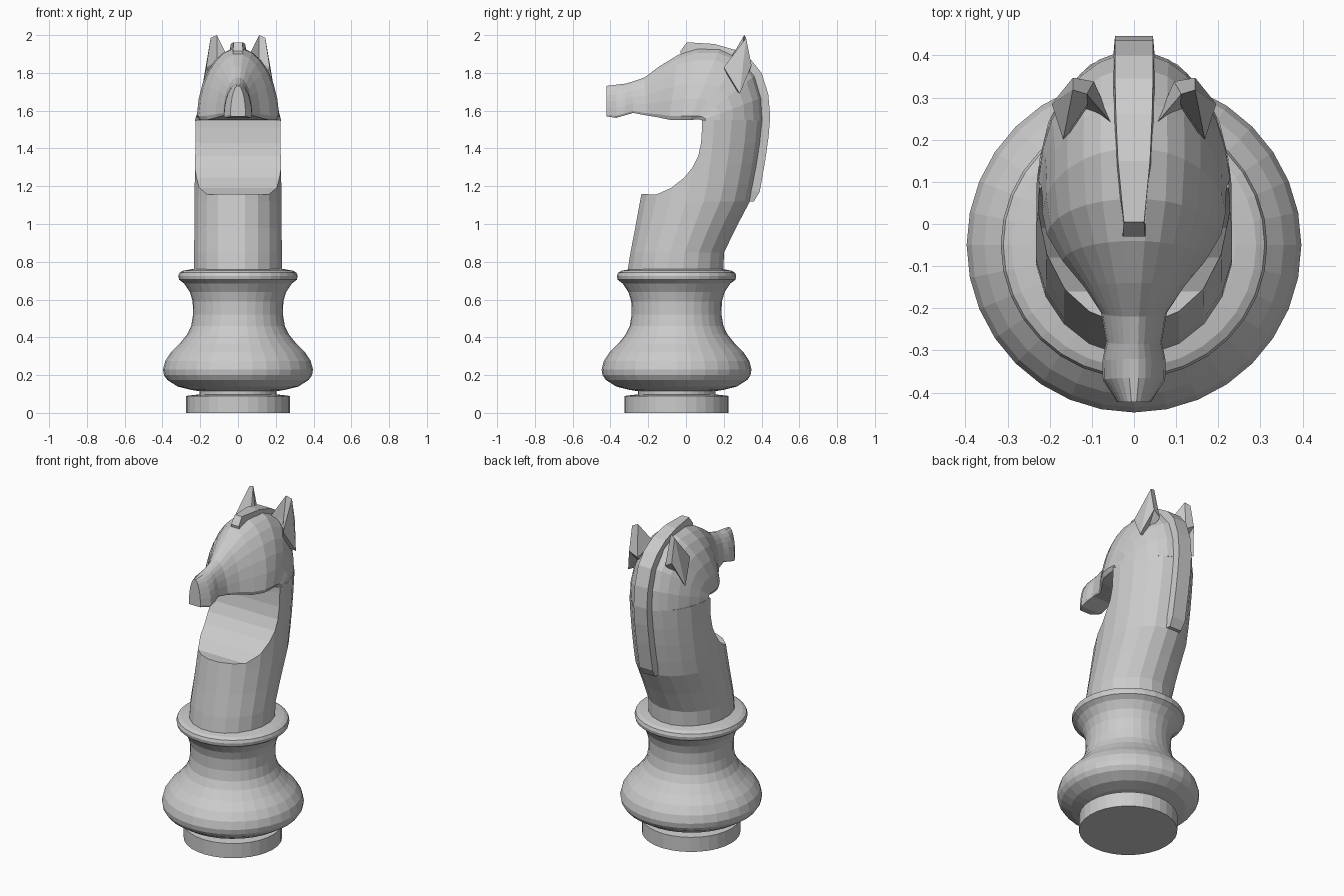
import bpy, bmesh, math
from mathutils import Vector


def finish(bm, name):
    bmesh.ops.remove_doubles(bm, verts=bm.verts, dist=0.0005)
    bmesh.ops.recalc_face_normals(bm, faces=bm.faces)
    me = bpy.data.meshes.new(name)
    bm.to_mesh(me)
    bm.free()
    ob = bpy.data.objects.new(name, me)
    bpy.context.collection.objects.link(ob)
    return ob


def loft(name, rings):
    """Skin a list of equal-length closed rings and cap both ends."""
    bm = bmesh.new()
    vs = [[bm.verts.new(p) for p in r] for r in rings]
    n = len(vs[0])
    for a, b in zip(vs, vs[1:]):
        for i in range(n):
            j = (i + 1) % n
            bm.faces.new((a[i], a[j], b[j], b[i]))
    bm.faces.new(vs[0])
    bm.faces.new(vs[-1])
    return finish(bm, name)


def ellipse(z, y0, y1, w, n, turn=0.5):
    c, r = (y0 + y1) / 2, (y1 - y0) / 2
    return [(w * math.sin((i + turn) * math.tau / n),
             c - r * math.cos((i + turn) * math.tau / n), z) for i in range(n)]


# Turned base: (radius, height), axis at y = -0.05
base = [(.275, 0), (.275, .09), (.205, .098), (.205, .115), (.25, .122), (.32, .14),
        (.375, .175), (.392, .2), (.397, .23), (.385, .275), (.355, .32), (.31, .365),
        (.27, .415), (.248, .46), (.238, .52), (.24, .59), (.255, .64), (.285, .685),
        (.312, .705), (.316, .725), (.31, .742), (.29, .753), (.24, .762)]
loft("turned_base", [ellipse(z, -.05 - r, -.05 + r, r, 32, 0) for r, z in base])

# Chest and neck column: height, front y, back y, half width
neck = loft("neck", [ellipse(*s, 20) for s in (
    (.755, -.312, .2, .235), (.85, -.297, .205, .235), (.98, -.272, .268, .234),
    (1.12, -.247, .342, .234), (1.21, -.23, .362, .232), (1.32, -.22, .383, .23),
    (1.43, -.215, .4, .228), (1.55, -.21, .412, .228))])

# Scoop under the jaw, cut through the neck
scoop = [(-.6, 1.16), (-.24, 1.16), (-.16, 1.155), (-.08, 1.19), (-.01, 1.245), (.035, 1.3),
         (.065, 1.36), (.08, 1.43), (.085, 1.51), (.085, 1.7), (-.6, 1.7)]
cutter = loft("scoop_cutter", [[(x, y, z) for y, z in scoop] for x in (-.5, .5)])
cutter.hide_render = True
mod = neck.modifiers.new("scoop", 'BOOLEAN')
mod.operation, mod.solver, mod.object = 'DIFFERENCE', 'EXACT', cutter
bpy.context.view_layer.objects.active = neck
bpy.ops.object.modifier_apply(modifier="scoop")
bpy.data.objects.remove(cutter)


# Head: arched sections fanning from nape to nose (under y,z, top y,z, half width)
def arch(y0, z0, y1, z1, w):
    half = [(0, .93), (.06, 1)]
    half += [(math.sin(t), math.cos(t)) for t in (.3, .53, .76, .99, 1.2, 1.42)]
    pts = [(u, x) for u, x in half] + [(u, -x) for u, x in reversed(half)]
    return [(x * w, y0 + (y1 - y0) * u, z0 + (z1 - z0) * u) for u, x in pts]


loft("head", [arch(*s) for s in (
    (.085, 1.545, .412, 1.545, .228), (.083, 1.55, .405, 1.67, .226),
    (.07, 1.553, .37, 1.79, .22), (.05, 1.553, .29, 1.885, .217),
    (.02, 1.55, .18, 1.932, .218), (-.03, 1.55, .06, 1.93, .207),
    (-.09, 1.552, -.04, 1.9, .17), (-.15, 1.565, -.14, 1.838, .118),
    (-.21, 1.575, -.22, 1.778, .078), (-.28, 1.588, -.285, 1.755, .066),
    (-.325, 1.575, -.32, 1.745, .075), (-.37, 1.562, -.365, 1.74, .074),
    (-.422, 1.57, -.422, 1.733, .04))])

# Mane ridge: outer y,z, inner y,z, half width
mane = [(.36, 1.12, .33, 1.12, .04), (.39, 1.17, .33, 1.18, .045), (.42, 1.34, .36, 1.34, .045),
        (.437, 1.46, .37, 1.46, .045), (.446, 1.57, .37, 1.57, .045),
        (.435, 1.69, .36, 1.67, .045), (.4, 1.8, .32, 1.77, .045), (.345, 1.868, .28, 1.82, .045),
        (.26, 1.922, .22, 1.86, .043), (.15, 1.953, .13, 1.88, .038),
        (.005, 1.962, .02, 1.87, .024), (-.03, 1.915, -.02, 1.86, .026)]
loft("mane", [[(-w, oy, oz), (w, oy, oz), (w * 1.15, iy, iz), (-w * 1.15, iy, iz)]
              for oy, oz, iy, iz, w in mane])

# Ears: hollow-fronted leaf shapes rising to a point
ring = [(.05, .235, 1.875), (.11, .285, 1.86), (.168, .2, 1.83),
        (.195, .285, 1.69), (.145, .347, 1.84), (.095, .338, 1.81)]
for side, label in ((-1, "left"), (1, "right")):
    bm = bmesh.new()
    vs = [bm.verts.new((side * x, y, z)) for x, y, z in ring]
    tip = [bm.verts.new((side * x, y, z)) for x, y, z in ((.112, .308, 2.0), (.145, .318, 1.985))]
    root = bm.verts.new((side * .12, .25, 1.72))
    owner = [0, 0, 1, 1, 1, 0]
    for i in range(6):
        j = (i + 1) % 6
        a, b = tip[owner[i]], tip[owner[j]]
        bm.faces.new((vs[i], vs[j], b) if a == b else (vs[i], vs[j], b, a))
        bm.faces.new((vs[j], vs[i], root))
    finish(bm, label + "_ear")
